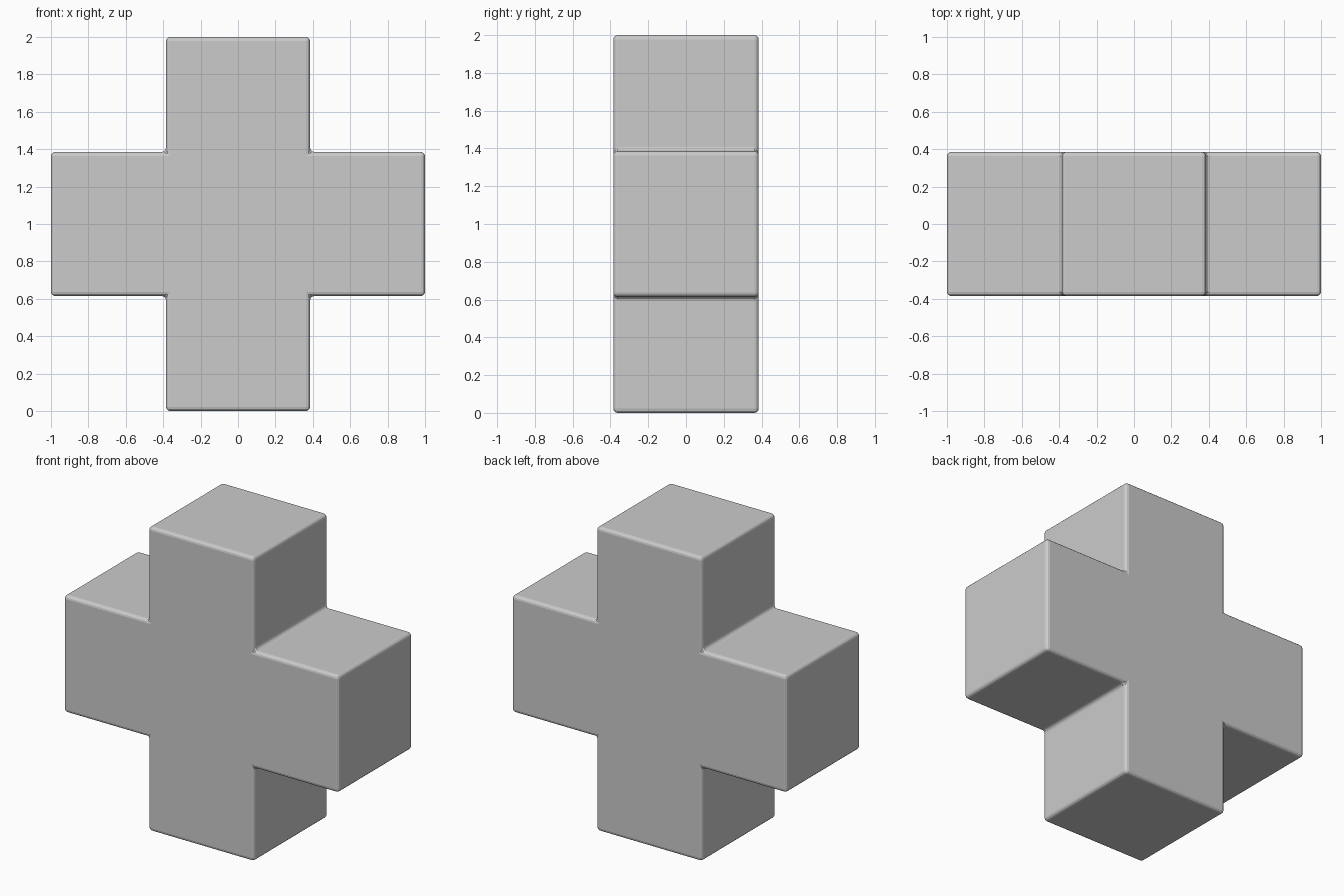
import bpy, bmesh

if "Cube" in bpy.data.objects:
    bpy.data.objects.remove(bpy.data.objects["Cube"])

H = 0.385   # half width of each arm and half depth
R = 1.0     # arm reach from the centre
CZ = 1.0    # height of the centre

# Cross-shaped outline, one quadrant corner group at a time (quarter turns)
outline = []
x_pts = [(R, -H), (R, H), (H, H)]
for _ in range(4):
    outline += x_pts
    x_pts = [(-z, x) for x, z in x_pts]

# Extrude the outline along y
bm = bmesh.new()
front = bm.faces.new([bm.verts.new((x, -H, z + CZ)) for x, z in outline])
ext = bmesh.ops.extrude_face_region(bm, geom=[front], use_keep_orig=True)
moved = [g for g in ext["geom"] if isinstance(g, bmesh.types.BMVert)]
bmesh.ops.translate(bm, verts=moved, vec=(0, 2 * H, 0))
bmesh.ops.recalc_face_normals(bm, faces=bm.faces)

mesh = bpy.data.meshes.new("cross_block")
bm.to_mesh(mesh)
bm.free()
cross = bpy.data.objects.new("cross_block", mesh)
bpy.context.collection.objects.link(cross)

# Small rounded edges, inner corners included
bevel = cross.modifiers.new("rounded_edges", 'BEVEL')
bevel.width = 0.022
bevel.segments = 3
bevel.limit_method = 'ANGLE'
